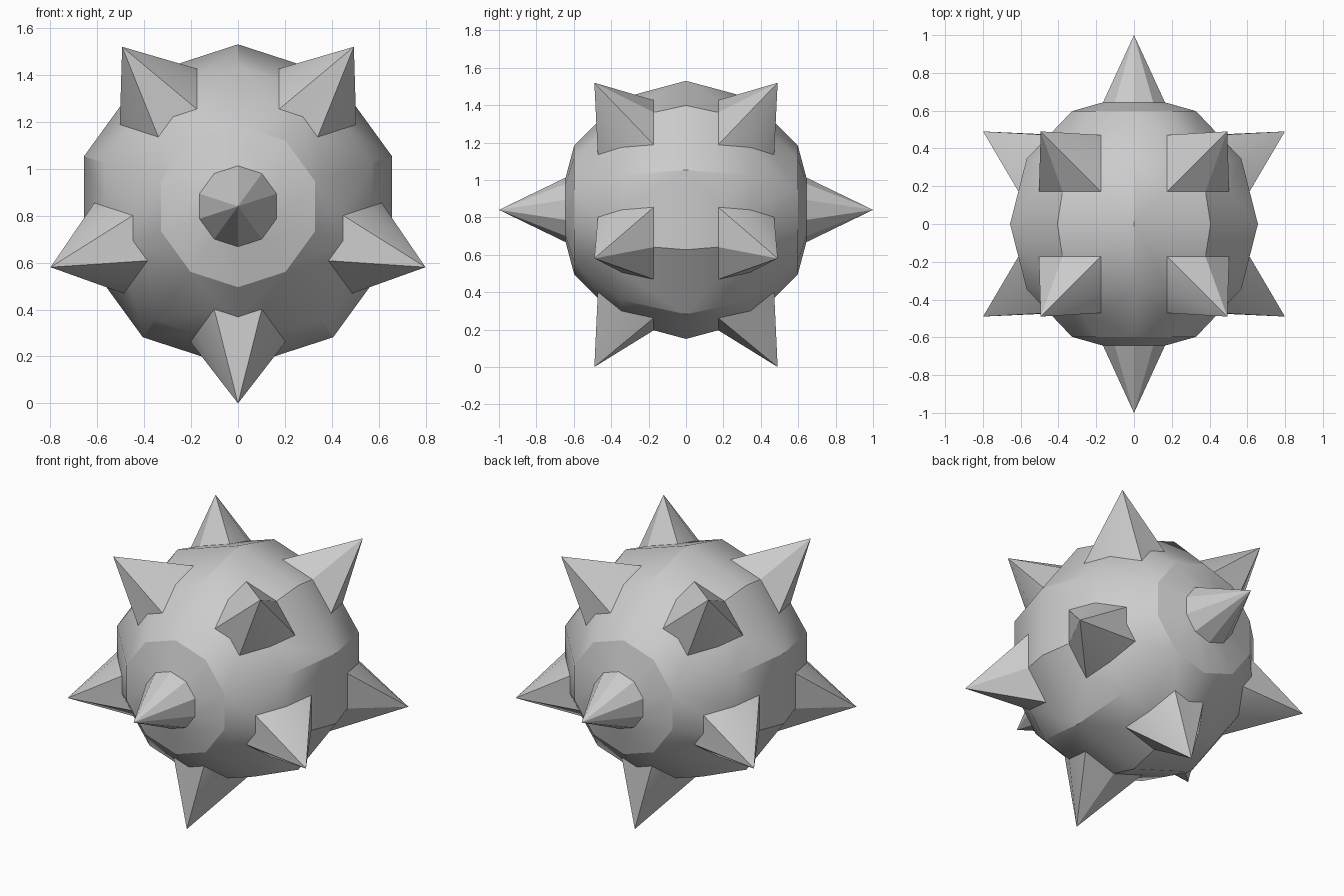
import bpy, bmesh
from math import radians, degrees, atan2, cos, sin
from mathutils import Matrix, Vector

if "Cube" in bpy.data.objects:
    bpy.data.objects.remove(bpy.data.objects["Cube"])

R = 0.69          # ball radius
TIP_R = 0.84      # spike tip distance from the y axis, also the centre height
TIP_Y = 0.49

# Faceted ball with its poles on the y axis and a vertex pointing up
bm = bmesh.new()
turn = Matrix.Rotation(radians(90), 4, 'X')
bmesh.ops.create_uvsphere(bm, u_segments=10, v_segments=6, radius=R, matrix=turn)


def spike_tip(co):
    """Tip position if a spike grows from this vertex, otherwise None."""
    side = 1 if co.y > 0 else -1
    if abs(co.y) > 0.95 * R:
        return Vector((0, side, 0))
    if abs(abs(co.y) - R / 2) < 0.02:
        a = round(degrees(atan2(co.z, co.x)))
        if (a + 90) % 72 in (0, 1, 71):
            return Vector((TIP_R * cos(radians(a)), side * TIP_Y, TIP_R * sin(radians(a))))
    return None


# Spikes: fan the faces around the vertex, cut them halfway, pull the vertex out
spikes = [(v, spike_tip(v.co)) for v in bm.verts if spike_tip(v.co)]
for v, tip in spikes:
    for f in list(v.link_faces):
        if len(f.verts) == 4:
            i = list(f.verts).index(v)
            bmesh.utils.face_split(f, v, f.verts[(i + 2) % 4])
    for e in list(v.link_edges):
        bmesh.utils.edge_split(e, v, 0.5)
    for f in list(v.link_faces):
        mids = [e.other_vert(v) for e in f.edges if v in e.verts]
        bmesh.utils.face_split(f, mids[0], mids[1])
for v, tip in spikes:
    v.co = tip

bmesh.ops.recalc_face_normals(bm, faces=bm.faces)
mesh = bpy.data.meshes.new("spiked_ball")
bm.to_mesh(mesh)
bm.free()
ball = bpy.data.objects.new("spiked_ball", mesh)
ball.location.z = TIP_R
bpy.context.collection.objects.link(ball)

# Smooth the shallow edges, keep the facets crisp
bpy.context.view_layer.objects.active = ball
ball.select_set(True)
bpy.ops.object.shade_smooth_by_angle(angle=radians(30))
